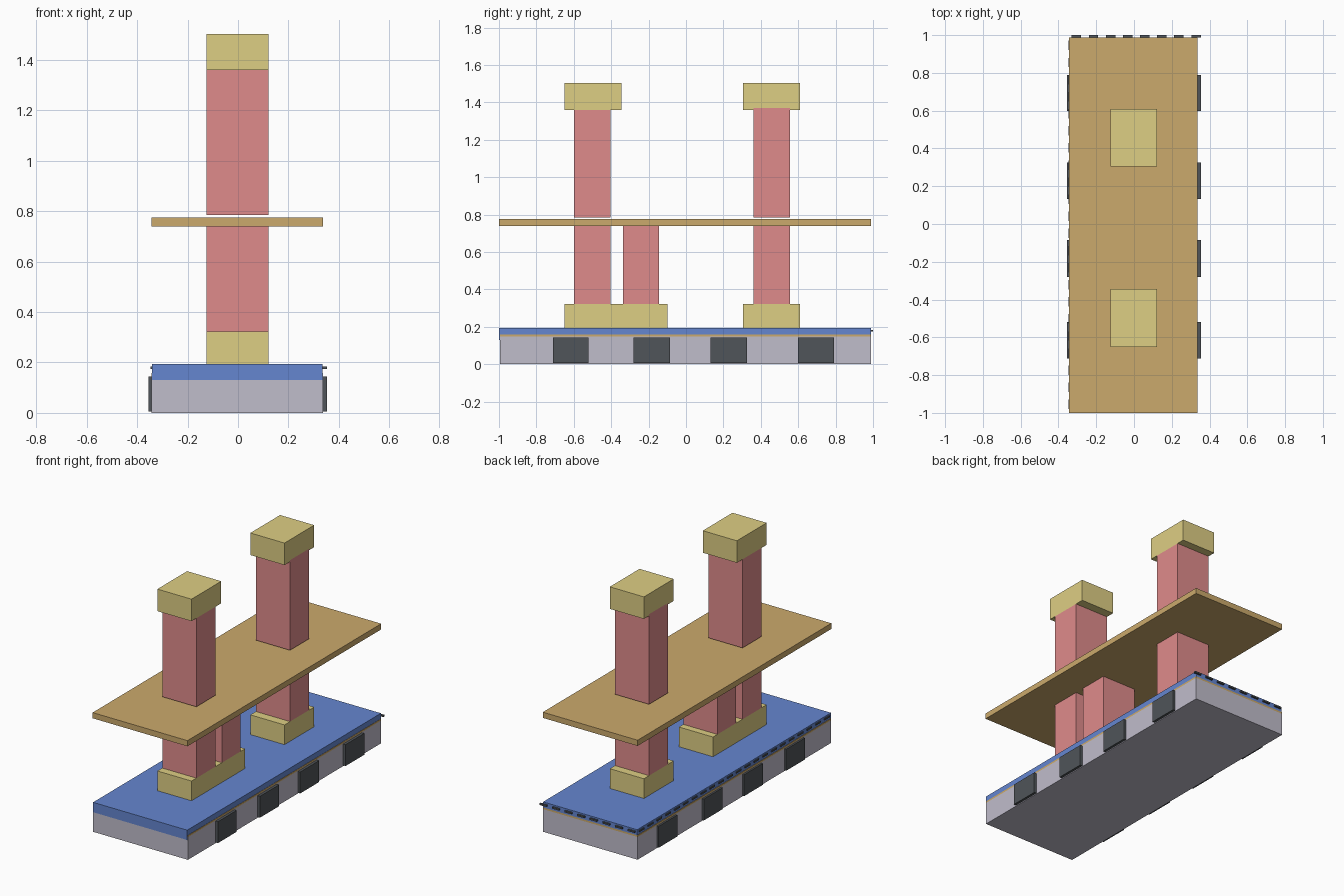
import bpy, bmesh

if "Cube" in bpy.data.objects:
    bpy.data.objects.remove(bpy.data.objects["Cube"])


def mat(name, rgb):
    m = bpy.data.materials.new(name)
    m.diffuse_color = (*rgb, 1)
    m.use_nodes = True
    m.node_tree.nodes["Principled BSDF"].inputs["Base Color"].default_value = m.diffuse_color
    return m


BLUE = mat("blue", (0.13, 0.24, 0.63))
TAN = mat("tan", (0.60, 0.40, 0.15))
RED = mat("red", (0.74, 0.26, 0.26))
YELLOW = mat("yellow", (0.73, 0.62, 0.23))
DARK = mat("dark", (0.08, 0.09, 0.10))
GREY = mat("light_grey", (0.53, 0.51, 0.60))


def boxes(name, extents, material):
    """One object holding a box for every (x0, x1, y0, y1, z0, z1)."""
    bm = bmesh.new()
    for x0, x1, y0, y1, z0, z1 in extents:
        for v in bmesh.ops.create_cube(bm, size=1)["verts"]:
            v.co.x = x1 if v.co.x > 0 else x0
            v.co.y = y1 if v.co.y > 0 else y0
            v.co.z = z1 if v.co.z > 0 else z0
    me = bpy.data.meshes.new(name)
    bm.to_mesh(me)
    bm.free()
    me.materials.append(material)
    ob = bpy.data.objects.new(name, me)
    bpy.context.collection.objects.link(ob)
    return ob


# Layered base: plinth, thin trim, top slab and front fascia
boxes("plinth", [(-0.344, 0.337, -0.995, 0.988, 0, 0.147)], GREY)
boxes("trim_layer", [(-0.344, 0.337, -0.995, 0.988, 0.147, 0.158)], TAN)
boxes("top_slab", [(-0.341, 0.335, -0.995, 0.988, 0.158, 0.194)], BLUE)
boxes("front_fascia", [(-0.341, 0.335, -1.0, -0.995, 0.13, 0.194)], BLUE)

# Dark panels on both long sides
panel_y = [(-0.712, -0.52), (-0.28, -0.086), (0.132, 0.326), (0.598, 0.79)]
for side, x0, x1 in (("left", -0.356, -0.344), ("right", 0.337, 0.354)):
    boxes(side + "_panels",
          [(x0, x1, a, b, 0.005, 0.144) for a, b in panel_y], DARK)

# Dashed marks along the left and back edges of the slab
boxes("left_dashes", [(-0.347, -0.340, y, y + 0.05, 0.174, 0.184)
                      for y in (-0.98 + 0.0905 * i for i in range(22))], DARK)
boxes("back_dashes", [(x, x + 0.05, 0.987, 1.0, 0.174, 0.184)
                      for x in (-0.33 + 0.0905 * i for i in range(8))], DARK)

# Column footings and lower columns
X = (-0.124, 0.121)
boxes("front_footing", [(*X, -0.65, -0.10, 0.194, 0.322)], YELLOW)
boxes("back_footing", [(*X, 0.304, 0.609, 0.194, 0.322)], YELLOW)
columns = {"front": (-0.60, -0.403), "middle": (-0.338, -0.145), "back": (0.361, 0.556)}
for name, ys in columns.items():
    boxes(name + "_lower_column", [(*X, *ys, 0.322, 0.739)], RED)

# Raised deck
boxes("deck", [(-0.344, 0.337, -1.0, 0.988, 0.739, 0.776)], TAN)

# Upper columns and caps
boxes("front_upper_column", [(*X, *columns["front"], 0.785, 1.36)], RED)
boxes("back_upper_column", [(*X, *columns["back"], 0.785, 1.37)], RED)
boxes("front_cap", [(*X, -0.65, -0.345, 1.36, 1.503)], YELLOW)
boxes("back_cap", [(*X, 0.304, 0.609, 1.36, 1.503)], YELLOW)
